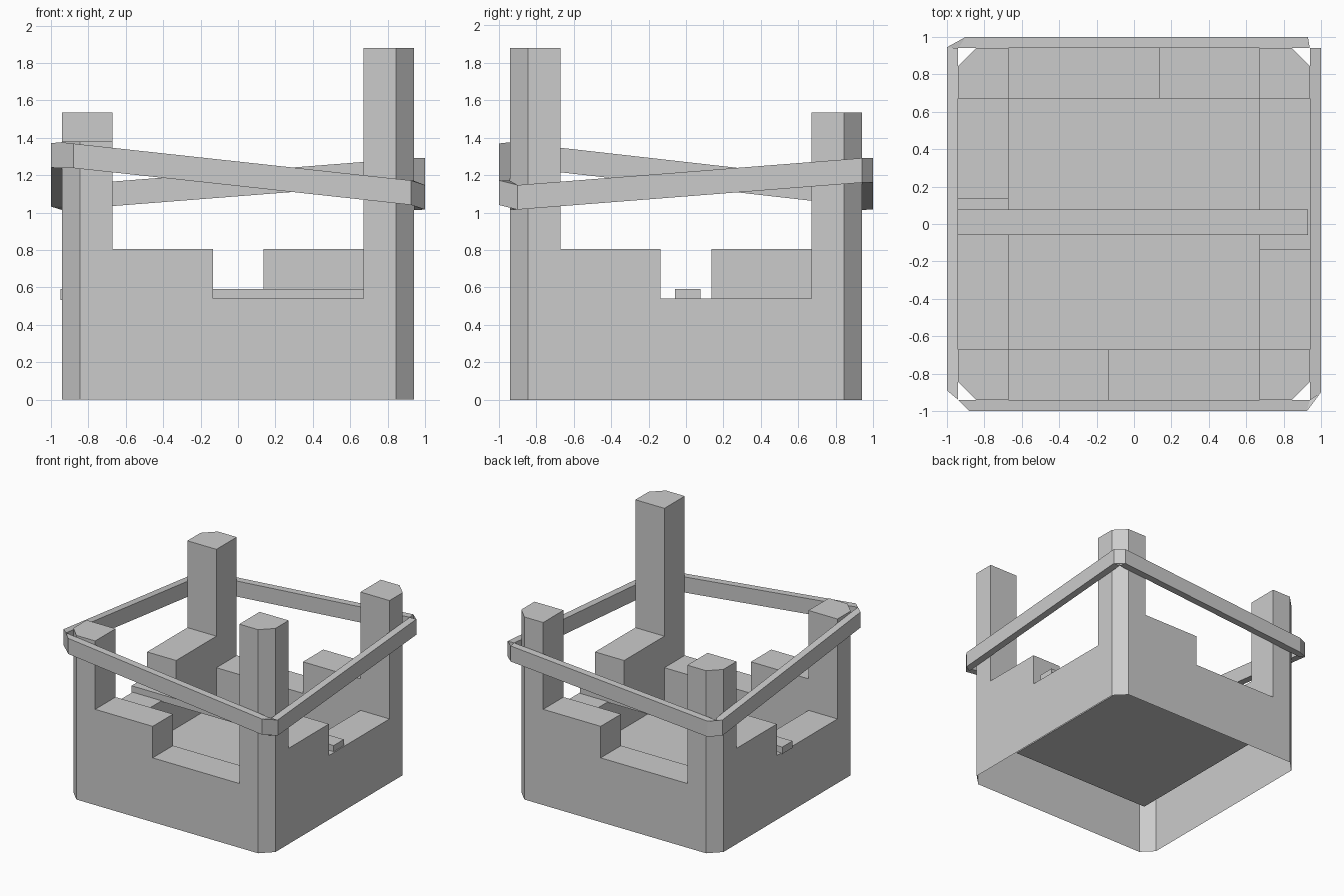
import bpy, bmesh
from mathutils import Matrix, Vector
from math import pi

if "Cube" in bpy.data.objects:
    bpy.data.objects.remove(bpy.data.objects["Cube"])

O, I, C = 0.94, 0.67, 0.845               # outer wall, inner wall, chamfer start
LOW, HIGH, FLOOR = 0.54, 0.805, 0.235


def finish(name, bm):
    bmesh.ops.remove_doubles(bm, verts=bm.verts, dist=1e-4)
    bmesh.ops.recalc_face_normals(bm, faces=bm.faces)
    mesh = bpy.data.meshes.new(name)
    bm.to_mesh(mesh)
    bm.free()
    obj = bpy.data.objects.new(name, mesh)
    bpy.context.collection.objects.link(obj)
    return obj


def add_face(bm, pts, mat=Matrix()):
    bm.faces.new([bm.verts.new(mat @ Vector(p)) for p in pts])


# Basin body: one stepped wall and one corner post, turned four times; open below
heights = [1.38, 1.88, 1.535, 1.535]      # front left, front right, back right, back left
bm = bmesh.new()
for k in range(4):
    m = Matrix.Rotation(k * pi / 2, 4, 'Z')
    hl, hr = heights[k], heights[(k + 1) % 4]
    rim = [(I, LOW), (-0.135, LOW), (-0.135, HIGH), (-I, HIGH)]
    steps = [(I, hr)] + rim + [(-I, hl)]
    outer = [(-C, 0), (C, 0), (C, hr)] + steps + [(-C, hl)]
    add_face(bm, [(x, -O, z) for x, z in outer], m)
    add_face(bm, [(x, -I, z) for x, z in [(-I, FLOOR), (I, FLOOR)] + rim], m)
    for (x0, z0), (x1, z1) in zip(steps, steps[1:]):
        add_face(bm, [(x0, -O, z0), (x1, -O, z1), (x1, -I, z1), (x0, -I, z0)], m)
    # post chamfer and top
    add_face(bm, [(-O, -C, 0), (-C, -O, 0), (-C, -O, hl), (-O, -C, hl)], m)
    add_face(bm, [(-O, -C, hl), (-C, -O, hl), (-I, -O, hl), (-I, -I, hl), (-O, -I, hl)], m)
add_face(bm, [(-I, -I, FLOOR), (I, -I, FLOOR), (I, I, FLOOR), (-I, I, FLOOR)])
finish("basin_body", bm)

# Tilted band: front, right, back and left strips in the frame of the front side
# (outer start, bottom z there, outer end, bottom z there, end corner filled)
strips = [
    (-0.88, 1.238, 0.925, 1.041, True),
    (-0.90, 1.016, 0.94, 1.160, False),
    (-0.93, 1.160, 0.90, 1.017, True),
    (-0.945, 1.032, 0.89, 1.240, False),
]
UP = Vector((0, 0, 0.131))


def strip_points(k):
    """Outer start, outer end, inner end and inner start along the bottom edge."""
    x0, z0, x1, z1, _ = strips[k % 4]
    m = Matrix.Rotation(k * pi / 2, 4, 'Z')
    slope = (z1 - z0) / (x1 - x0)
    return [m @ Vector((x, y, z0 + slope * (x - x0)))
            for x, y in [(x0, -1), (x1, -1), (O, -O), (-O, -O)]]


bm = bmesh.new()
for k in range(4):
    p = strip_points(k)
    n = strip_points(k + 1)
    for i in range(4):
        a, b = p[i], p[(i + 1) % 4]
        add_face(bm, [a, b, b + UP, a + UP])
    add_face(bm, [p[1], n[0], n[0] + UP, p[1] + UP])          # corner face
    for off in (Vector(), UP):
        add_face(bm, [q + off for q in p])
        if strips[k][4]:
            add_face(bm, [q + off for q in (p[1], n[0], n[3], p[2])])
finish("tilted_band", bm)

# Flat bar lying across the basin
bm = bmesh.new()
bmesh.ops.create_cube(bm, size=1, matrix=Matrix.Translation((-0.01, 0.01, 0.5625))
                      @ Matrix.Diagonal((1.88, 0.135, 0.058, 1)))
finish("cross_bar", bm)
